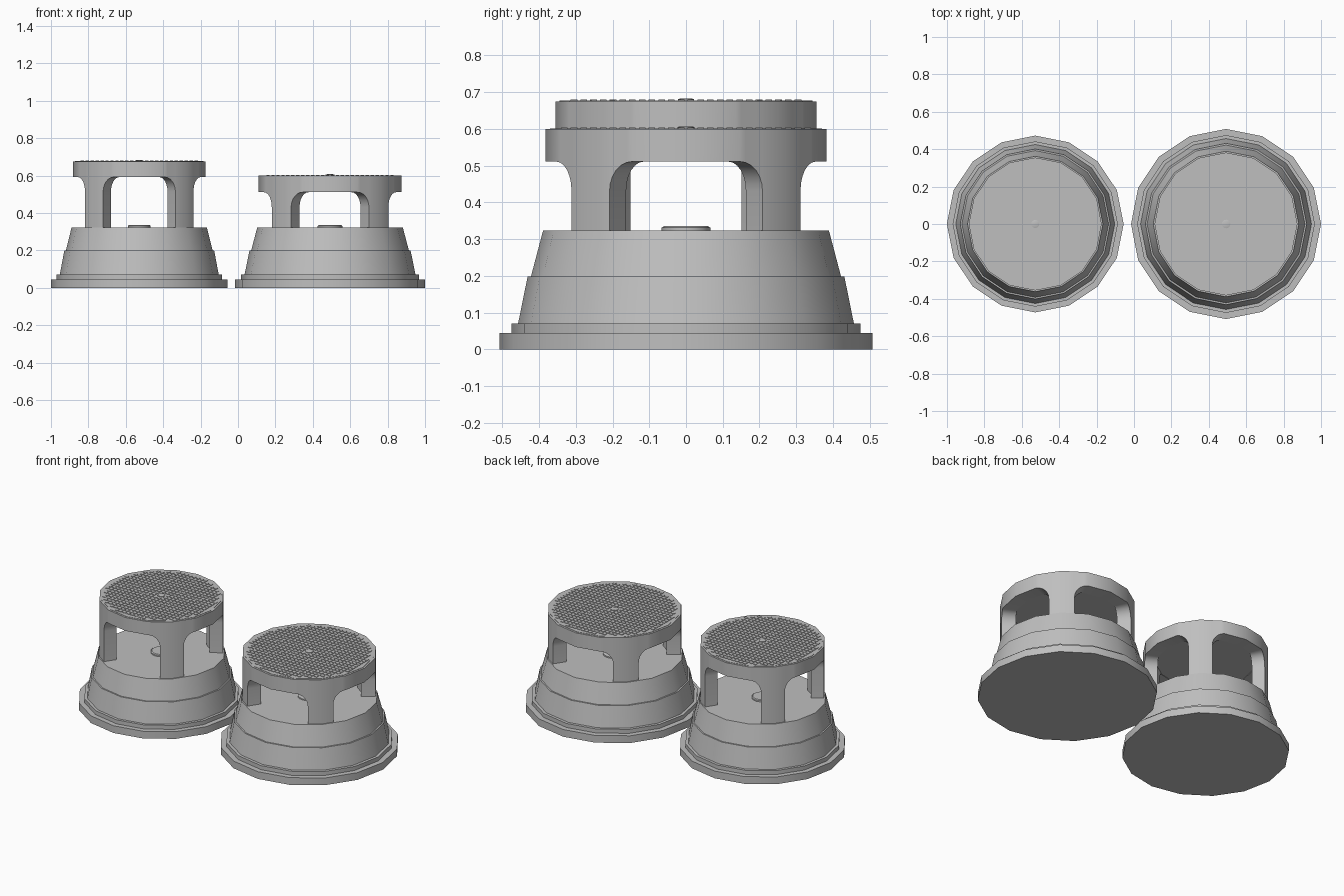
import bpy, bmesh, math

if "Cube" in bpy.data.objects:
    bpy.data.objects.remove(bpy.data.objects["Cube"])

grey = bpy.data.materials.new("mid_grey")
grey.diffuse_color = (0.52, 0.52, 0.52, 1)
grey.use_nodes = True
grey.node_tree.nodes["Principled BSDF"].inputs["Base Color"].default_value = grey.diffuse_color
SIDES = 16
STEP = 360 / SIDES


def finish(bm, name, x):
    mesh = bpy.data.meshes.new(name)
    bm.to_mesh(mesh)
    bm.free()
    mesh.materials.append(grey)
    mesh.shade_smooth()
    mesh.set_sharp_from_angle(angle=math.radians(30))
    ob = bpy.data.objects.new(name, mesh)
    ob.location.x = x
    bpy.context.collection.objects.link(ob)
    return ob


def lathe(name, x, profile, k=1.0):
    """Closed 16-sided turned solid; profile runs from bottom to top."""
    bm = bmesh.new()
    rings = []
    for r, z in profile:
        rings.append([bm.verts.new((k * r * math.cos(math.radians(i * STEP)),
                                    k * r * math.sin(math.radians(i * STEP)), z))
                      for i in range(SIDES)])
    for a, b in zip(rings, rings[1:]):
        for i in range(SIDES):
            j = (i + 1) % SIDES
            bm.faces.new((a[i], a[j], b[j], b[i]))
    bm.faces.new(rings[0][::-1])
    bm.faces.new(rings[-1])
    return finish(bm, name, x)


def poly_point(r, deg, z):
    """Point on the 16-gon of corner radius r at any angle."""
    d = r * math.cos(math.radians(STEP / 2)) / math.cos(math.radians(deg % STEP - STEP / 2))
    return (d * math.cos(math.radians(deg)), d * math.sin(math.radians(deg)), z)


def arcade(name, x, r_out, r_in, deck, under, top):
    """Ring wall on four pillars, with round-cornered openings between them."""
    arc_h = 0.08
    half = [(0, deck), (STEP / 2, deck)]
    for i in range(7):
        t = math.radians(90 * i / 6)
        half.append((STEP / 2 + STEP / 2 * (1 - math.cos(t)),
                     under - arc_h * (1 - math.sin(t))))
    half.append((45, under))
    quarter = [(-a, z) for a, z in half[:0:-1]] + half[:-1]
    path = [(45 + 90 * q + a, z) for q in range(4) for a, z in quarter]
    path.append((path[0][0] + 360, path[0][1]))
    bm = bmesh.new()
    for (a, za), (b, zb) in zip(path, path[1:]):
        def v(r, d, z):
            return bm.verts.new(poly_point(r, d, z))
        bm.faces.new((v(r_out, a, za), v(r_in, a, za), v(r_in, b, zb), v(r_out, b, zb)))
        if b - a > 1e-6:
            bm.faces.new((v(r_out, a, za), v(r_out, b, zb), v(r_out, b, top), v(r_out, a, top)))
            bm.faces.new((v(r_in, b, zb), v(r_in, a, za), v(r_in, a, top), v(r_in, b, top)))
            bm.faces.new((v(r_out, a, top), v(r_out, b, top), v(r_in, b, top), v(r_in, a, top)))
    bmesh.ops.remove_doubles(bm, verts=bm.verts, dist=1e-5)
    return finish(bm, name, x)


def grip_studs(name, x, radius, z):
    """Square grid of small raised studs on the tread."""
    pitch, s, h = 0.0265, 0.009, 0.003
    bm = bmesh.new()
    n = int(radius / pitch) + 1
    for i in range(-n, n):
        for j in range(-n, n):
            cx, cy = (i + 0.5) * pitch, (j + 0.5) * pitch
            if not 0.03 < math.hypot(cx, cy) < radius:
                continue
            lo, hi = [[bm.verts.new((cx + u * s, cy + w * s, zz))
                       for u, w in ((-1, -1), (1, -1), (1, 1), (-1, 1))]
                      for zz in (z - 0.001, z + h)]
            bm.faces.new(hi)
            for e in range(4):
                f = (e + 1) % 4
                bm.faces.new((lo[e], lo[f], hi[f], hi[e]))
    return finish(bm, name, x)


def stool(tag, x, k, under, top):
    deck = 0.323
    # stepped bumper and two-tier tapered body
    lathe(tag + "_base_body", x, [(0.508, 0), (0.508, 0.045), (0.475, 0.045), (0.475, 0.07),
                                  (0.457, 0.07), (0.431, 0.198), (0.422, 0.198),
                                  (0.389, deck)], k)
    # round knob on the lower deck
    lathe(tag + "_deck_knob", x, [(0.066, deck - 0.002), (0.066, deck + 0.008),
                                  (0.06, deck + 0.012)], k)
    # pillars and upper ring
    arcade(tag + "_pillars_and_ring", x, 0.382 * k, 0.299 * k, deck, under, top - 0.002)
    # tread plate, studs and centre cap
    lathe(tag + "_tread_plate", x, [(0.32, under + 0.003), (0.32, top - 0.005),
                                    (0.37, top - 0.005), (0.37, top)], k)
    grip_studs(tag + "_grip_studs", x, 0.345 * k, top)
    lathe(tag + "_tread_cap", x, [(0.023, top - 0.001), (0.023, top + 0.004),
                                  (0.015, top + 0.006)], k)


stool("tall_stool", -0.528, 0.93, 0.592, 0.677)
stool("short_stool", 0.492, 1.0, 0.511, 0.601)
